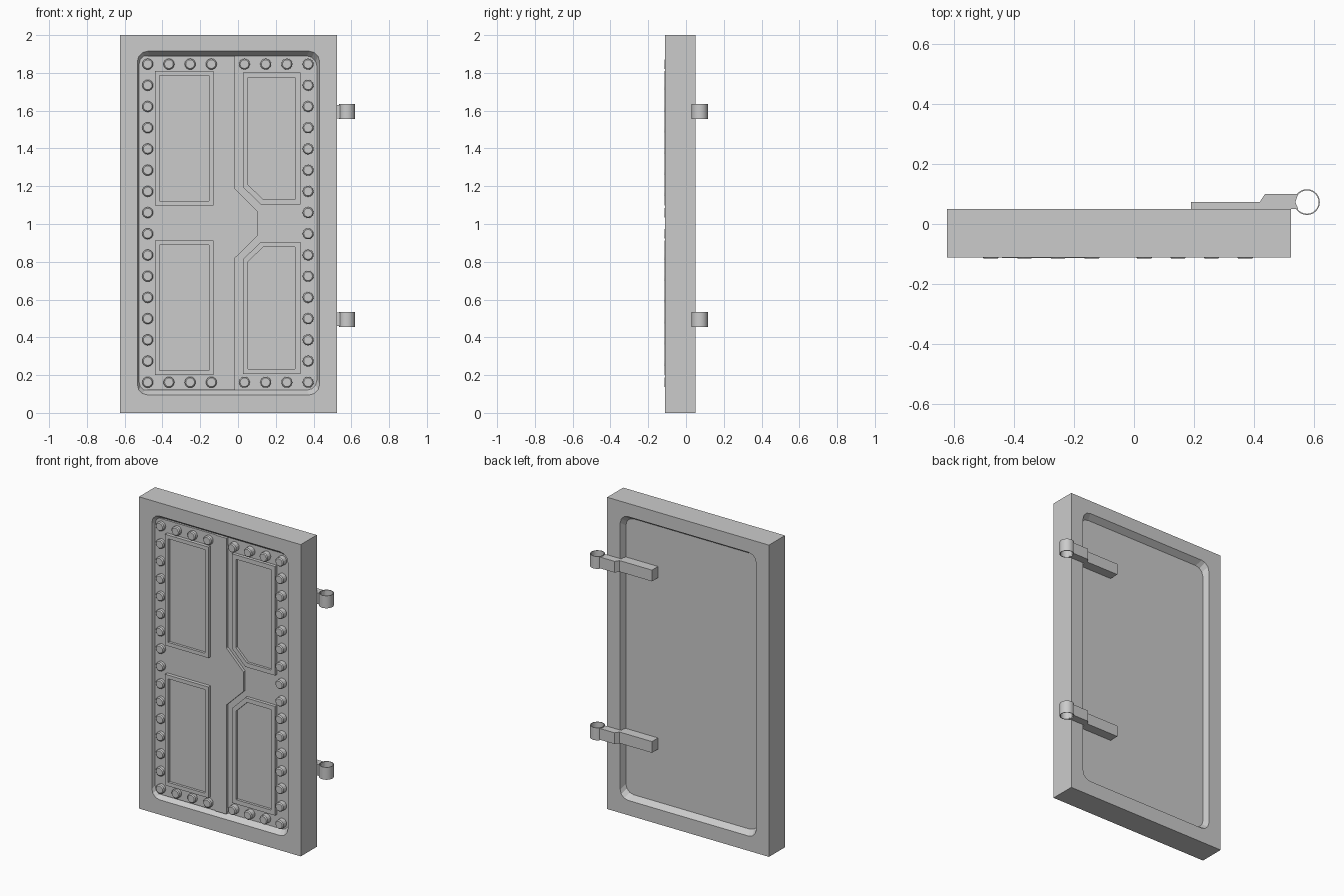
import bpy, bmesh, math
from mathutils import Matrix

if "Cube" in bpy.data.objects:
    bpy.data.objects.remove(bpy.data.objects["Cube"], do_unlink=True)

steel = bpy.data.materials.new("grey_steel")
steel.use_nodes = True
GREY = (0.6, 0.6, 0.6, 1)
steel.diffuse_color = GREY
steel.node_tree.nodes["Principled BSDF"].inputs["Base Color"].default_value = GREY

FRONT, BACK = -0.112, 0.05


def finish(name, bm):
    bmesh.ops.recalc_face_normals(bm, faces=bm.faces)
    mesh = bpy.data.meshes.new(name)
    bm.to_mesh(mesh)
    bm.free()
    mesh.materials.append(steel)
    ob = bpy.data.objects.new(name, mesh)
    bpy.context.collection.objects.link(ob)
    return ob


def loft(bm, rings):
    """Closed solid through rings of 3D points."""
    rows = [[bm.verts.new(p) for p in ring] for ring in rings]
    n = len(rows[0])
    for a, b in zip(rows, rows[1:]):
        for i in range(n):
            bm.faces.new((a[i], a[(i + 1) % n], b[(i + 1) % n], b[i]))
    return bm.faces.new(rows[0]), bm.faces.new(rows[-1])


def slab(name, outline, front, back, border=0, sink=0):
    """Extruded x-z outline, with an optional sunken field inside a border."""
    bm = bmesh.new()
    face, _ = loft(bm, [[(x, y, z) for x, z in outline] for y in (front, back)])
    bmesh.ops.recalc_face_normals(bm, faces=bm.faces)
    if border:
        bmesh.ops.inset_region(bm, faces=[face], thickness=border, use_even_offset=True)
        out = bmesh.ops.extrude_face_region(bm, geom=[face])["geom"]
        moved = [v for v in out if isinstance(v, bmesh.types.BMVert)]
        bmesh.ops.translate(bm, vec=(0, sink, 0), verts=moved)
        if face.is_valid:
            bmesh.ops.delete(bm, geom=[face], context="FACES_ONLY")
    return finish(name, bm)


def rect(x0, x1, z0, z1):
    return [(x0, z0), (x1, z0), (x1, z1), (x0, z1)]


def rounded(y, dx, dz, r=0.055, steps=3):
    """Round-cornered opening outline, shrunk by dx and dz."""
    x0, x1, z0, z1 = -0.533 + dx, 0.432 - dx, 0.095 + dz, 1.915 - dz
    centres = [(x1 - r, z1 - r), (x0 + r, z1 - r), (x0 + r, z0 + r), (x1 - r, z0 + r)]
    ring = []
    for q, (cx, cz) in enumerate(centres):
        for s in range(steps + 1):
            a = math.pi / 2 * (q + s / steps)
            ring.append((cx + r * math.cos(a), y, cz + r * math.sin(a)))
    return ring


# Door body with a sloped recess on each side
body = slab("door_body", rect(-0.624, 0.524, 0, 2), FRONT, BACK)
for side, face_y, floor_y in (("front", FRONT, -0.078), ("back", BACK, 0.012)):
    bm = bmesh.new()
    outside = face_y + (face_y - floor_y)
    loft(bm, [rounded(outside, 0, 0), rounded(face_y, 0, 0), rounded(floor_y, 0.014, 0.025)])
    cutter = finish(side + "_recess_cutter", bm)
    cutter.hide_render = True
    mod = body.modifiers.new("recess", "BOOLEAN")
    mod.object, mod.operation, mod.solver = cutter, "DIFFERENCE", "EXACT"
    bpy.context.view_layer.objects.active = body
    bpy.ops.object.modifier_apply(modifier=mod.name)
    bpy.data.objects.remove(cutter, do_unlink=True)

# Overlapping left leaf and the kinked centre strip
kink = [(-0.096, 0.12), (-0.096, 0.82), (0.026, 0.94),
        (0.026, 1.065), (-0.096, 1.187), (-0.096, 1.89)]
slab("overlap_leaf", [(-0.525, 0.12)] + kink + [(-0.525, 1.89)], -0.091, -0.07)
right_edge = [(x + 0.08, z) for x, z in kink]
slab("centre_strip", kink + right_edge[::-1], -0.096, -0.07)

# Bordered panels
for place, z0, z1 in (("lower", 0.2, 0.912), ("upper", 1.098, 1.81)):
    slab(place + "_square_panel", rect(-0.44, -0.13, z0, z1), -0.1135, -0.08, 0.024, 0.016)
clipped = [(0.026, 0.205), (0.331, 0.205), (0.331, 0.905), (0.12, 0.905), (0.026, 0.812)]
for place, flip in (("lower", False), ("upper", True)):
    outline = [(x, 2.008 - z if flip else z) for x, z in clipped]
    slab(place + "_clipped_panel", outline, -0.098, -0.07, 0.028, 0.016)

# Rivets around the edge
STEP, LEFT, RIGHT, LOW = 0.1123, -0.478, 0.371, 0.162
spots = [(x, LOW + i * STEP) for x in (LEFT, RIGHT) for i in range(16)]
for z in (LOW, LOW + 15 * STEP):
    for i in range(1, 4):
        spots += [(LEFT + i * STEP, z), (RIGHT - i * STEP, z)]
bm = bmesh.new()
for x, z in spots:
    rings = []
    for y, r in ((-0.07, 0.029), (-0.109, 0.029), (-0.115, 0.023)):
        rings.append([(x + r * math.cos(k * math.pi / 8), y, z + r * math.sin(k * math.pi / 8))
                      for k in range(16)])
    loft(bm, rings)
finish("rivets", bm)

# Hinges: cranked strap and hollow barrel
strap = [(0.19, 0.01), (0.425, 0.01), (0.425, 0.05), (0.548, 0.05),
         (0.538, 0.073), (0.548, 0.1), (0.437, 0.1), (0.42, 0.074), (0.19, 0.074)]
for place, mid in (("lower", 0.495), ("upper", 1.595)):
    bm = bmesh.new()
    loft(bm, [[(x, y, mid + h) for x, y in strap] for h in (-0.036, 0.036)])
    finish(place + "_hinge_strap", bm)

    bm = bmesh.new()
    n = 24
    rows = []
    for r, h in ((0.043, -0.04), (0.043, 0.04), (0.039, 0.04), (0.039, -0.04)):
        rows.append([bm.verts.new((0.577 + r * math.cos(2 * math.pi * k / n),
                                   0.073 + r * math.sin(2 * math.pi * k / n), mid + h))
                     for k in range(n)])
    for a, b in zip(rows, rows[1:] + rows[:1]):
        for k in range(n):
            bm.faces.new((a[k], a[(k + 1) % n], b[(k + 1) % n], b[k]))
    barrel = finish(place + "_hinge_barrel", bm)
    bpy.ops.object.select_all(action="DESELECT")
    barrel.select_set(True)
    bpy.context.view_layer.objects.active = barrel
    bpy.ops.object.shade_smooth_by_angle()
